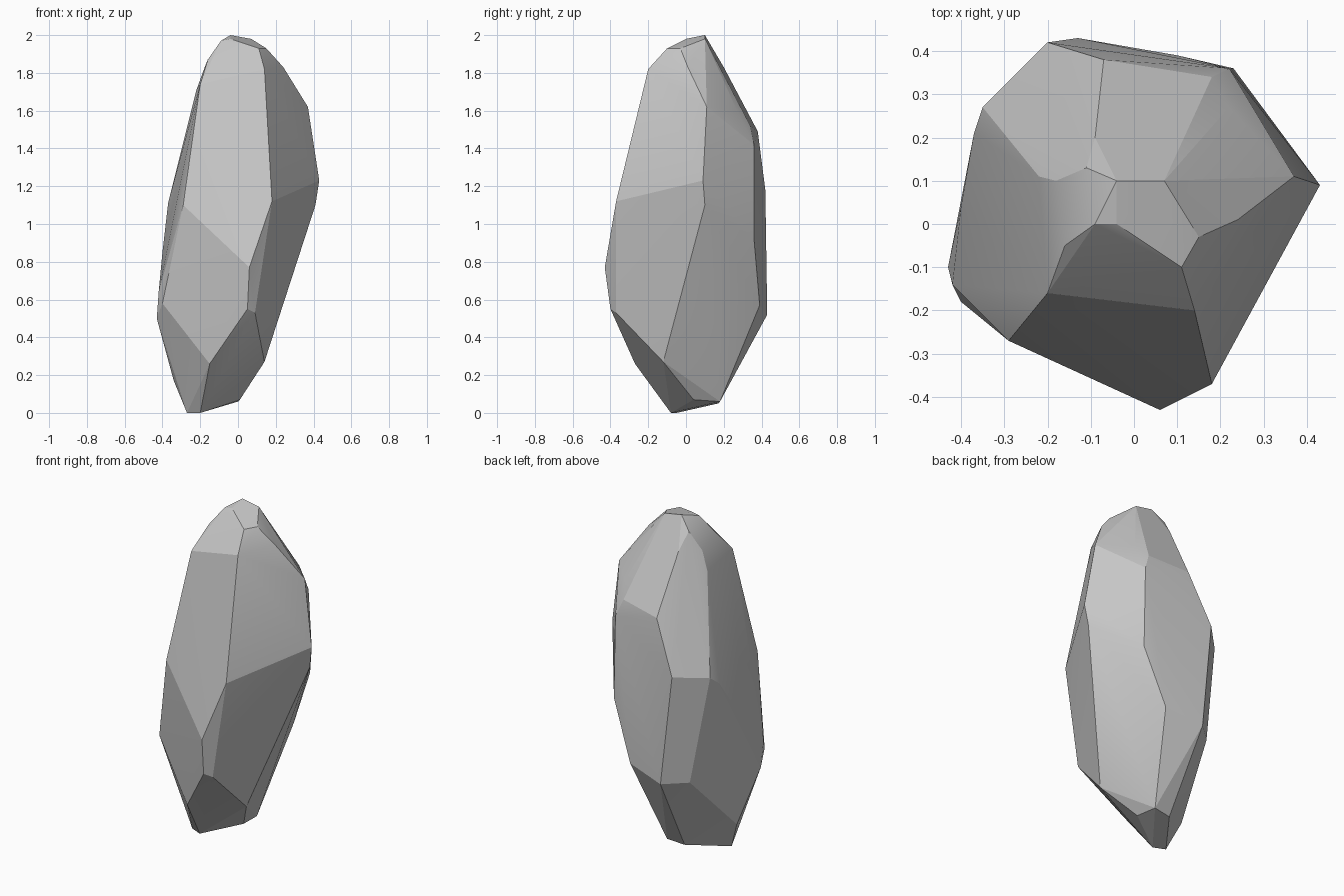
import bpy
import bmesh
import math
from mathutils import Vector

default_cube = bpy.data.objects.get("Cube")
if default_cube:
    bpy.data.objects.remove(default_cube, do_unlink=True)


def make_material(name, grey):
    """One flat grey for the whole boulder."""
    material = bpy.data.materials.new(name)
    material.use_nodes = True
    colour = (grey, grey, grey, 1)
    material.diffuse_color = colour
    material.node_tree.nodes["Principled BSDF"].inputs["Base Color"].default_value = colour
    return material


# Corners of the chipped stone, in hundredths of a unit, from top to bottom
crown = [
    (-4, 10, 200), (-4, 0, 198), (-9, 0, 197), (7, 10, 198),
    (11, -10, 193), (15, -3, 193), (-11, 13, 193), (-16, -5, 187), (-18, 10, 182),
]
shoulder = [
    (14, -20, 182), (-20, -16, 174), (24, 1, 183), (-22, 11, 171), (-9, 20, 183),
    (37, 11, 162), (22, 27, 160), (18, 34, 152), (-7, 38, 149), (22, 36, 142),
]
waist = [
    (43, 9, 123), (41, 10, 110), (18, -37, 112), (-29, -27, 110),
    (-35, 27, 116), (-37, 21, 111), (-20, 42, 118), (23, 36, 92), (-40, 4, 85),
]
hips = [
    (6, -43, 77), (5, -40, 55), (9, -37, 53), (-42, -14, 64), (-40, -18, 58),
    (-43, -10, 50), (10, 39, 57), (-13, 43, 52), (-25, 32, 52),
]
foot = [
    (-15, -27, 26), (14, -12, 27), (-30, 12, 31), (-34, 0, 17),
    (1, 4, 7), (0, 18, 6), (-11, 17, 5), (-20, -8, 0), (-27, -5, 0),
]


def build_boulder(name, rings, material):
    """Wrap the corner rings in a tight shell and merge almost flat facets."""
    bm = bmesh.new()
    for ring in rings:
        for corner in ring:
            bm.verts.new(Vector(corner) / 100)
    hull = bmesh.ops.convex_hull(bm, input=bm.verts)
    inside = {item for item in hull["geom_interior"] + hull["geom_unused"]
              if isinstance(item, bmesh.types.BMVert)}
    bmesh.ops.delete(bm, geom=list(inside), context="VERTS")
    bmesh.ops.dissolve_limit(bm, angle_limit=math.radians(2),
                             verts=bm.verts, edges=bm.edges)
    bmesh.ops.recalc_face_normals(bm, faces=bm.faces)

    mesh = bpy.data.meshes.new(name)
    bm.to_mesh(mesh)
    bm.free()
    mesh.materials.append(material)
    boulder = bpy.data.objects.new(name, mesh)
    bpy.context.collection.objects.link(boulder)
    return boulder


stone_grey = make_material("stone_grey", 0.57)
boulder = build_boulder("boulder", [crown, shoulder, waist, hips, foot], stone_grey)

# Soften shallow facets while keeping the main ridges crisp
bpy.ops.object.select_all(action="DESELECT")
boulder.select_set(True)
bpy.context.view_layer.objects.active = boulder
bpy.ops.object.shade_smooth_by_angle(angle=math.radians(14))
